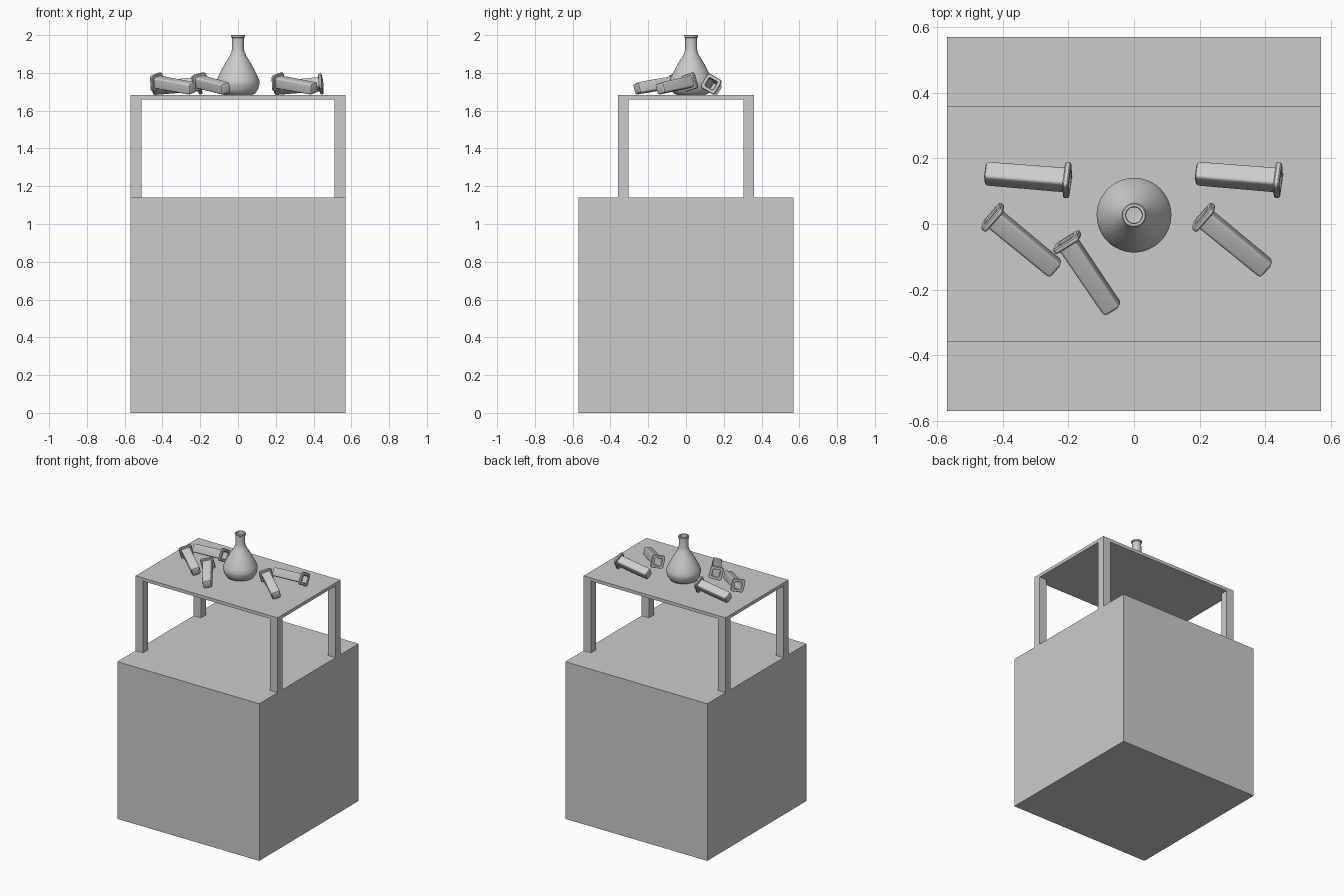
import bpy, bmesh, math
from mathutils import Vector, Matrix

if "Cube" in bpy.data.objects:
    bpy.data.objects.remove(bpy.data.objects["Cube"])


def box(name, lo, hi):
    lo, hi = Vector(lo), Vector(hi)
    bm = bmesh.new()
    bmesh.ops.create_cube(bm, size=1)
    for v in bm.verts:
        v.co = Vector([(lo[i] + hi[i]) / 2 + v.co[i] * (hi[i] - lo[i]) for i in range(3)])
    return finish(name, bm)


def finish(name, bm, smooth=None):
    bmesh.ops.recalc_face_normals(bm, faces=bm.faces[:])
    me = bpy.data.meshes.new(name)
    bm.to_mesh(me)
    bm.free()
    ob = bpy.data.objects.new(name, me)
    bpy.context.collection.objects.link(ob)
    if smooth:
        bpy.ops.object.select_all(action='DESELECT')
        ob.select_set(True)
        bpy.context.view_layer.objects.active = ob
        bpy.ops.object.shade_smooth_by_angle(angle=math.radians(smooth))
    return ob


def loft(name, rings, smooth):
    """Skin a list of closed rings and cap both ends."""
    bm = bmesh.new()
    loops = [[bm.verts.new(p) for p in ring] for ring in rings]
    n = len(loops[0])
    for a, b in zip(loops, loops[1:]):
        for i in range(n):
            j = (i + 1) % n
            bm.faces.new((a[i], a[j], b[j], b[i]))
    bm.faces.new(loops[0])
    bm.faces.new(loops[-1])
    return finish(name, bm, smooth)


def circle(r, z, n=48):
    return [(r * math.cos(2 * math.pi * i / n), r * math.sin(2 * math.pi * i / n), z)
            for i in range(n)]


def rounded_square(h, z, steps=4):
    r = h * 0.32
    pts = []
    for q, (sx, sy) in enumerate([(1, 1), (-1, 1), (-1, -1), (1, -1)]):
        for k in range(steps + 1):
            a = math.pi / 2 * (q + k / steps)
            pts.append((sx * (h - r) + r * math.cos(a), sy * (h - r) + r * math.sin(a), z))
    return pts


# Plinth block
box("plinth", (-0.57, -0.57, 0), (0.57, 0.57, 1.14))

# Table with four corner legs
box("table_top", (-0.57, -0.36, 1.66), (0.57, 0.36, 1.683))
for sx in (-1, 1):
    for sy in (-1, 1):
        xs = sorted((sx * 0.51, sx * 0.57))
        ys = sorted((sy * 0.305, sy * 0.36))
        box("table_leg", (xs[0], ys[0], 1.14), (xs[1], ys[1], 1.66))

# Hollow flask: (radius, height), outside then inside
flask_profile = [
    (0.075, 1.683), (0.092, 1.692), (0.107, 1.715), (0.114, 1.74), (0.114, 1.755),
    (0.107, 1.777), (0.090, 1.81), (0.066, 1.855), (0.044, 1.89), (0.035, 1.91),
    (0.032, 1.925), (0.031, 1.985), (0.036, 1.988), (0.037, 1.997), (0.034, 2.0),
    (0.026, 2.0), (0.024, 1.99), (0.024, 1.92), (0.037, 1.885), (0.100, 1.775),
    (0.106, 1.745), (0.085, 1.70), (0.07, 1.692)]
flask = loft("flask", [circle(r, z) for r, z in flask_profile], 40)
flask.location = (0, 0.027, 0)

# Hollow square tubes with a flange: (half width, distance along the axis)
tube_profile = [
    (0.020, 0), (0.026, 0.003), (0.029, 0.010), (0.030, 0.236), (0.031, 0.242),
    (0.041, 0.243), (0.044, 0.247), (0.044, 0.257), (0.041, 0.261), (0.027, 0.261),
    (0.024, 0.257), (0.024, 0.014), (0.020, 0.010)]


def tube(name, closed, opening, roll):
    ob = loft(name, [rounded_square(h, z) for h, z in tube_profile], 35)
    axis = (Vector(opening) - Vector(closed)).normalized()
    side = Vector((0, 0, 1)).cross(axis).normalized()
    frame = Matrix((side, axis.cross(side), axis)).transposed().to_4x4()
    ob.matrix_world = (Matrix.Translation(closed) @ frame
                       @ Matrix.Rotation(math.radians(roll), 4, 'Z'))


for dx in (0, 0.643):
    tube("back_tube", (-0.454 + dx, 0.154, 1.718), (-0.196 + dx, 0.133, 1.742), -30)
    tube("front_tube", (-0.238 + dx, -0.138, 1.717), (-0.435 + dx, 0.024, 1.753), -14)
tube("middle_tube", (-0.064, -0.262, 1.717), (-0.204, -0.055, 1.753), -14)
